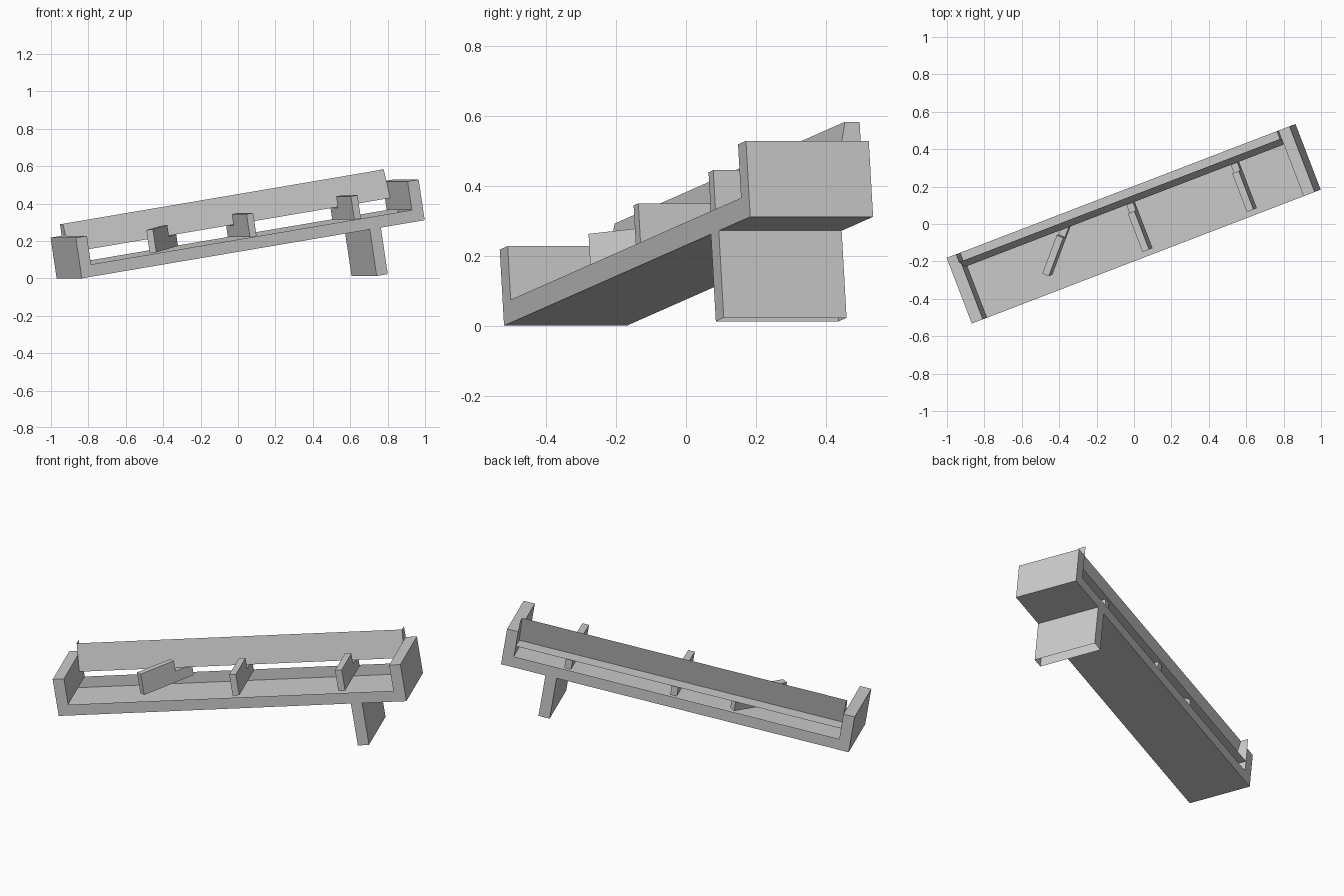
import bpy
import bmesh
import math
from mathutils import Matrix, Vector

cube = bpy.data.objects.get("Cube")
if cube:
    bpy.data.objects.remove(cube, do_unlink=True)

grey = bpy.data.materials.new("plain grey")
grey.use_nodes = True
COLOUR = (0.6, 0.6, 0.6, 1)
grey.diffuse_color = COLOUR
grey.node_tree.nodes["Principled BSDF"].inputs["Base Color"].default_value = COLOUR

# Tray space: u along the length, v towards the back, w up; then turned and pitched
FRAME = (Matrix.Translation((-0.835, -0.52, 0.0))
         @ Matrix.Rotation(math.radians(21), 4, 'Z')
         @ Matrix.Rotation(math.radians(-9), 4, 'Y'))
LENGTH, DEPTH, WALL = 1.988, 0.376, 0.064


def prism(name, outline, sweep, local=Matrix(), open_at=()):
    """Sweep a flat outline along a vector; leave open the side nearest each point."""
    bm = bmesh.new()
    face = bm.faces.new([bm.verts.new(p) for p in outline])
    ext = bmesh.ops.extrude_face_region(bm, geom=[face])
    moved = [g for g in ext["geom"] if isinstance(g, bmesh.types.BMVert)]
    bmesh.ops.translate(bm, verts=moved, vec=Vector(sweep))
    bmesh.ops.recalc_face_normals(bm, faces=bm.faces)
    for point in open_at:
        side = min(bm.faces, key=lambda f: (f.calc_center_median() - Vector(point)).length)
        bmesh.ops.delete(bm, geom=[side], context='FACES_ONLY')
    mesh = bpy.data.meshes.new(name)
    bm.to_mesh(mesh)
    bm.free()
    mesh.materials.append(grey)
    obj = bpy.data.objects.new(name, mesh)
    obj.matrix_world = FRAME @ local
    bpy.context.collection.objects.link(obj)


# Tray: hollow trough with an upright block at each end
H, RIM = 0.22, 0.065
tray = [(0, 0), (LENGTH, 0), (LENGTH, H), (LENGTH - WALL, H),
        (LENGTH - WALL, RIM), (WALL, RIM), (WALL, H), (0, H)]
prism("tray", [(u, 0, w) for u, w in tray], (0, DEPTH, 0),
      open_at=[(LENGTH / 2, DEPTH / 2, RIM)])

# Leg under the raised end, hollow and open at the foot
LEG0, LEG1, FOOT = 1.67, 1.734, -0.252
leg = [(LEG0, 0), (LEG1, 0), (LEG1, FOOT), (LEG0, FOOT)]
prism("leg", [(u, 0, w) for u, w in leg], (0, DEPTH, 0),
      open_at=[((LEG0 + LEG1) / 2, DEPTH / 2, FOOT)])

# Upper shelf: sloping front, floor and two ends, open at the top and back
LOW, HIGH = 0.13, 0.285
shelf = [(0.296, LOW), (0.331, HIGH), (DEPTH, HIGH), (DEPTH, LOW)]
prism("shelf", [(WALL, v, w) for v, w in shelf], (LENGTH - 2 * WALL, 0, 0),
      open_at=[(LENGTH / 2, 0.353, HIGH), (LENGTH / 2, DEPTH, (LOW + HIGH) / 2)])

# Notched dividers, stepped down to carry the shelf
divider = [(0.05, RIM), (0.05, 0.128), (-0.06, 0.128), (-0.06, 0.19),
           (-0.28, 0.19), (-0.28, RIM)]
THICK = 0.038
for name, u, turn in (("right_divider", 0.65, -42),
                      ("middle_divider", 1.016, 0),
                      ("left_divider", 1.621, 0)):
    place = (Matrix.Translation((u, 0.31, 0))
             @ Matrix.Rotation(math.radians(turn), 4, 'Z'))
    prism(name, [(-THICK / 2, v, w) for v, w in divider], (THICK, 0, 0), place)
